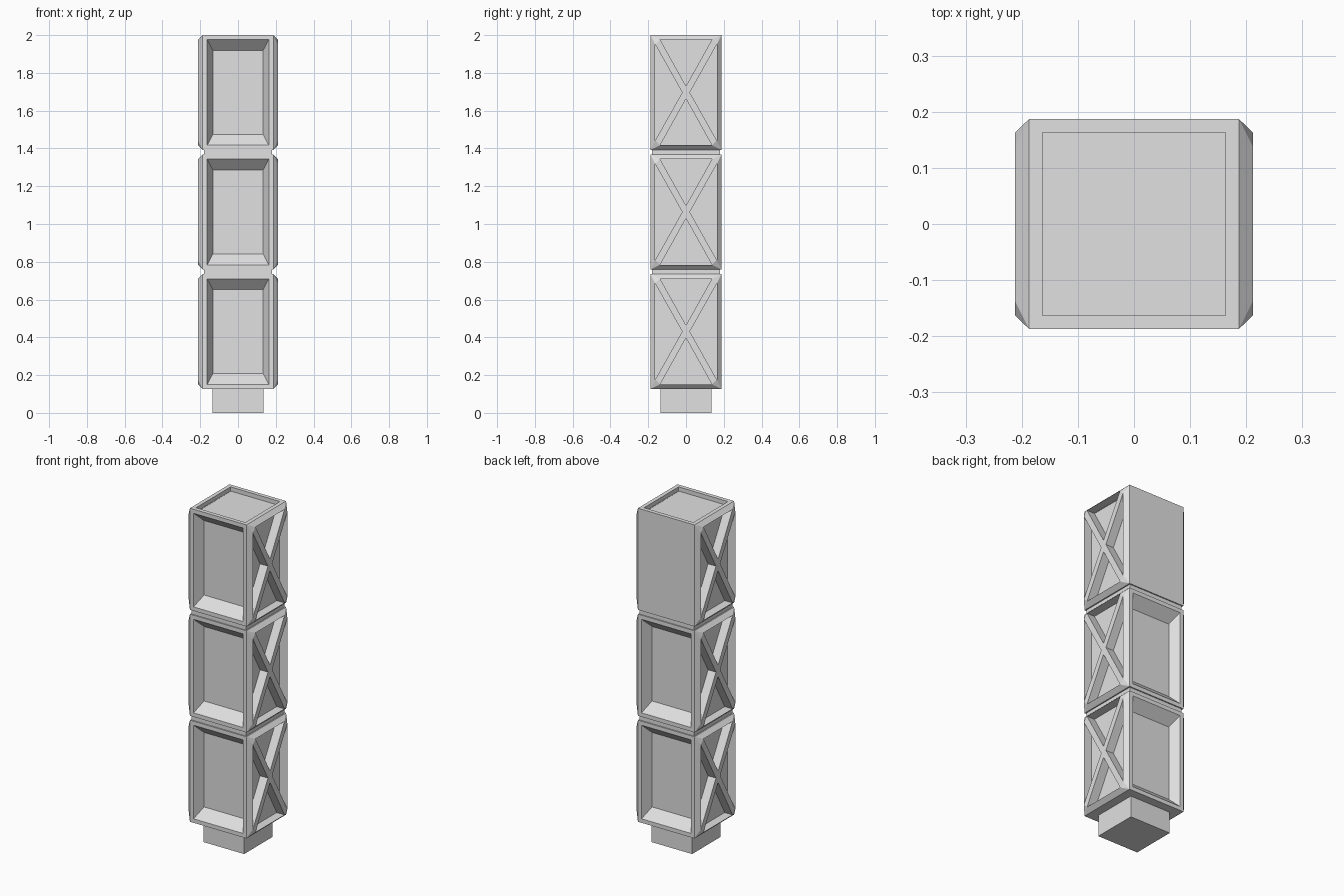
import bpy
import bmesh

if "Cube" in bpy.data.objects:
    bpy.data.objects.remove(bpy.data.objects["Cube"], do_unlink=True)

grey = bpy.data.materials.new("plain_grey")
grey.use_nodes = True
grey.diffuse_color = (0.75, 0.75, 0.75, 1)
grey.node_tree.nodes["Principled BSDF"].inputs["Base Color"].default_value = (0.75, 0.75, 0.75, 1)

HALF = 0.187      # half width of a crate body
HIGH = 0.3035     # half height of a crate
RIM = 0.024       # frame width
OUT = 0.212       # outer plane of the cross braces
FLOOR = 0.16      # floor of the side pockets
GAP = 0.026
BASE = 0.127


def finish(bm, name, z):
    bmesh.ops.remove_doubles(bm, verts=bm.verts, dist=0.0001)
    bmesh.ops.recalc_face_normals(bm, faces=bm.faces)
    mesh = bpy.data.meshes.new(name)
    bm.to_mesh(mesh)
    bm.free()
    mesh.materials.append(grey)
    obj = bpy.data.objects.new(name, mesh)
    obj.location.z = z
    bpy.context.collection.objects.link(obj)
    return obj


def face(bm, points):
    bm.faces.new([bm.verts.new(p) for p in points])


def bridge(bm, a, b):
    for i in range(len(a)):
        j = (i + 1) % len(a)
        face(bm, (a[i], a[j], b[j], b[i]))


def rect(w, h):
    return [(-w, -h), (w, -h), (w, h), (-w, h)]


def panel(bm, rings, place):
    """Stepped panel: a chain of rectangles (half width, half height, depth), capped."""
    loops = [[place(u, v, d) for u, v in rect(w, h)] for w, h, d in rings]
    for a, b in zip(loops, loops[1:]):
        bridge(bm, a, b)
    face(bm, loops[-1])


def braced_side(bm, s):
    """Chamfered side with four triangular pockets leaving a cross brace."""
    w, h = HALF - RIM, HIGH - RIM
    cw, ch = 0.137, 0.254
    corners = [(s * HALF, u, v) for u, v in rect(HALF, HIGH)]
    # each pocket: the two ends of its outer edge, then the tip near the centre
    pockets = [[(-cw, -h), (cw, -h), (0, -0.034)],
               [(w, -ch), (w, ch), (0.02, 0)],
               [(cw, h), (-cw, h), (0, 0.034)],
               [(-w, ch), (-w, -ch), (-0.02, 0)]]
    brace = []
    for i, tri in enumerate(pockets):
        top = [(s * OUT, u, v) for u, v in tri]
        low = [(s * FLOOR, u, v) for u, v in tri]
        bridge(bm, top, low)
        face(bm, low)
        after = (i + 1) % 4
        face(bm, (corners[i], corners[after], top[1], top[0]))
        u, v = pockets[after][0]
        face(bm, (corners[after], (s * OUT, u, v), top[1]))
        brace += [top[0], top[2], top[1]]
    face(bm, brace)


def crate(name, z, is_top):
    bm = bmesh.new()
    plain = [(HALF, HIGH, HALF)]
    pocket = plain + [(HALF - RIM, HIGH - RIM, HALF), (0.133, 0.2225, 0.13)]
    panel(bm, pocket, lambda u, v, d: (u, -d, v))
    panel(bm, plain if is_top else pocket, lambda u, v, d: (u, d, v))
    lid = [(HALF, HALF, HIGH)]
    panel(bm, lid, lambda u, v, d: (u, v, -d))
    if is_top:
        inner = HALF - RIM
        lid += [(inner, inner, HIGH), (inner, inner, HIGH - 0.025)]
    panel(bm, lid, lambda u, v, d: (u, v, d))
    for s in (-1, 1):
        braced_side(bm, s)
    finish(bm, name, z)


def block(name, half, z0, z1):
    bm = bmesh.new()
    bmesh.ops.create_cube(bm, size=1)
    bmesh.ops.scale(bm, vec=(2 * half, 2 * half, z1 - z0), verts=bm.verts)
    finish(bm, name, (z0 + z1) / 2)


# Foot, then three stacked crates with necks between
block("foot", 0.135, 0, BASE)
step = 2 * HIGH + GAP
for i, label in enumerate(("lower", "middle", "upper")):
    bottom = BASE + i * step
    crate(label + "_crate", bottom + HIGH, label == "upper")
    if i:
        block(label + "_neck", 0.18, bottom - GAP, bottom)
